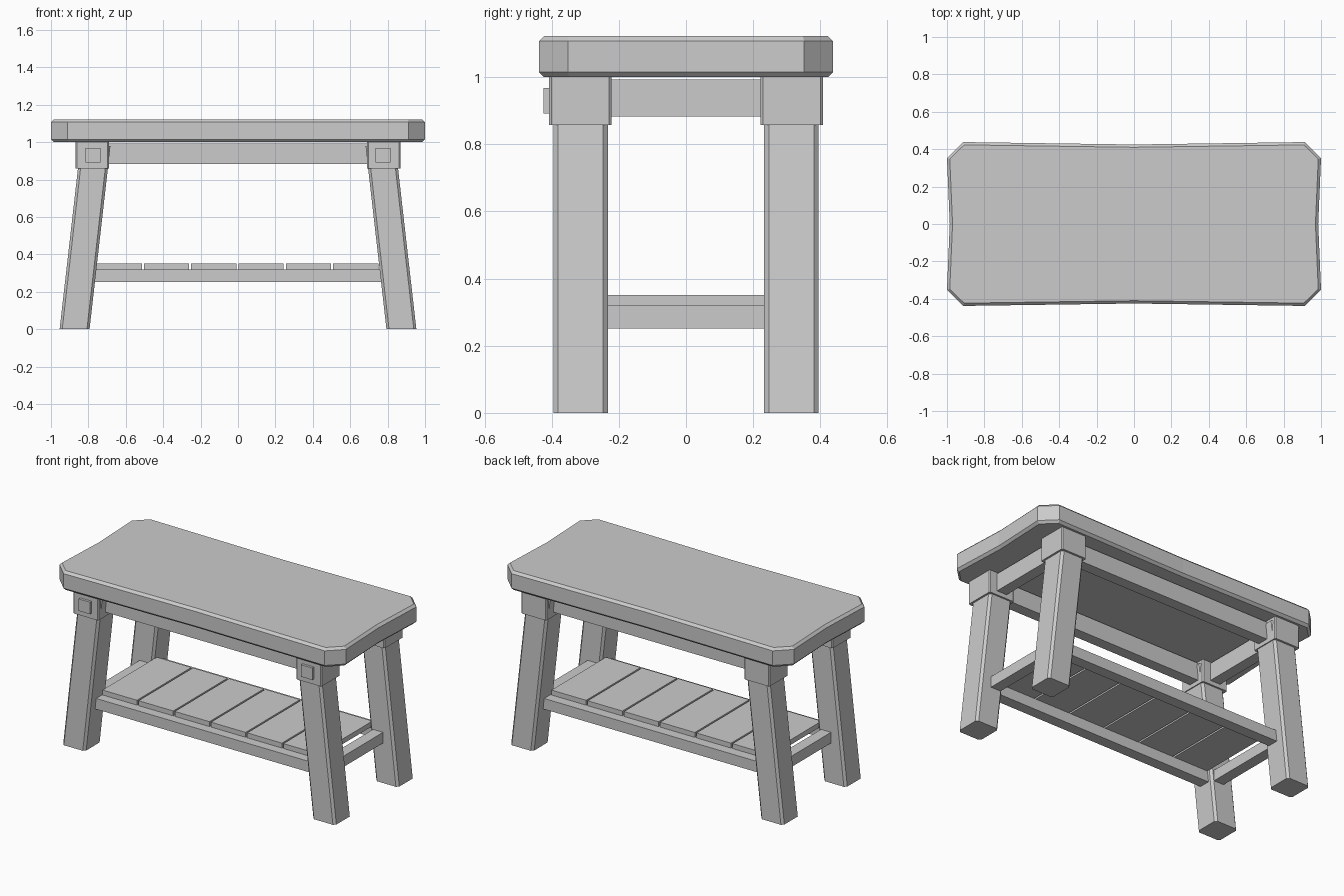
import bpy
import bmesh

cube = bpy.data.objects.get("Cube")
if cube:
    bpy.data.objects.remove(cube, do_unlink=True)

grey = bpy.data.materials.new("plain grey")
grey.use_nodes = True
colour = (0.6, 0.6, 0.6, 1)
grey.diffuse_color = colour
grey.node_tree.nodes["Principled BSDF"].inputs["Base Color"].default_value = colour


def finish(name, bm):
    bmesh.ops.recalc_face_normals(bm, faces=bm.faces)
    mesh = bpy.data.meshes.new(name)
    bm.to_mesh(mesh)
    bm.free()
    mesh.materials.append(grey)
    obj = bpy.data.objects.new(name, mesh)
    bpy.context.collection.objects.link(obj)
    return obj


def box(name, x, y, z, chamfer=0, lean=0):
    """Box from three (low, high) spans; chamfers upright edges, leans the foot in x."""
    bm = bmesh.new()
    bmesh.ops.create_cube(bm, size=1)
    for v in bm.verts:
        v.co = [span[0] + (c + 0.5) * (span[1] - span[0])
                for c, span in zip(v.co, (x, y, z))]
    if chamfer:
        upright = [e for e in bm.edges
                   if abs(e.verts[0].co.z - e.verts[1].co.z) > 0.01]
        bmesh.ops.bevel(bm, geom=upright, offset=chamfer, segments=1, affect='EDGES')
    for v in bm.verts:
        v.co.x += lean * (z[1] - v.co.z)
    return finish(name, bm)


def around(centre, half):
    return centre - half, centre + half


# Table top: slightly waisted outline with cut corners and chamfered rims
quarter = [(0.985, 0), (1.0, 0.352), (0.912, 0.438), (0, 0.425)]
outline = quarter + [(-x, y) for x, y in quarter[2::-1]]
outline += [(x, -y) for x, y in outline[-2:0:-1]]


def inset(c, amount):
    return c - amount * ((c > 0) - (c < 0))


bm = bmesh.new()
rings = []
for z, rim in ((1.0, 0.015), (1.015, 0), (1.107, 0), (1.122, 0.015)):
    rings.append([bm.verts.new((inset(x, rim if abs(x) > 0.95 else 0.004),
                                inset(y, rim if abs(y) > 0.4 else 0.004), z))
                  if rim else bm.verts.new((x, y, z)) for x, y in outline])
for low, high in zip(rings, rings[1:]):
    for i in range(len(outline)):
        j = (i + 1) % len(outline)
        bm.faces.new((low[i], low[j], high[j], high[i]))
bm.faces.new(rings[0])
bm.faces.new(rings[-1])
finish("table_top", bm)

# Splayed legs with square blocks at the head
for sx, side in ((1, "left"), (-1, "right")):
    for sy, end in ((-1, "front"), (1, "back")):
        box(f"{end}_{side}_leg", around(sx * 0.762, 0.08), around(sy * 0.314, 0.081),
            (0, 0.98), 0.014, sx * 0.114)
        box(f"{end}_{side}_block", around(sx * 0.779, 0.089), around(sy * 0.315, 0.093),
            (0.858, 1.005), 0.007)
    # Square pegs on the front blocks only
    box(f"{side}_peg", around(sx * 0.776, 0.04), (-0.424, -0.4), (0.892, 0.968))
    # Short upper apron and lower rail at each end
    box(f"{side}_apron", around(sx * 0.78, 0.035), (-0.25, 0.25), (0.883, 0.993))
    box(f"{side}_rail", around(sx * 0.815, 0.035), (-0.26, 0.26), (0.252, 0.32))

# Long upper aprons and lower rails
for sy, end in ((-1, "front"), (1, "back")):
    box(f"{end}_apron", (-0.72, 0.72), around(sy * 0.3, 0.035), (0.883, 0.993))
    box(f"{end}_rail", (-0.8, 0.8), around(sy * 0.298, 0.035), (0.252, 0.32))

# Shelf slats
for i in range(6):
    box(f"shelf_slat_{i + 1}", around((i - 2.5) * 0.253 - 0.003, 0.121),
        (-0.273, 0.27), (0.319, 0.351))
